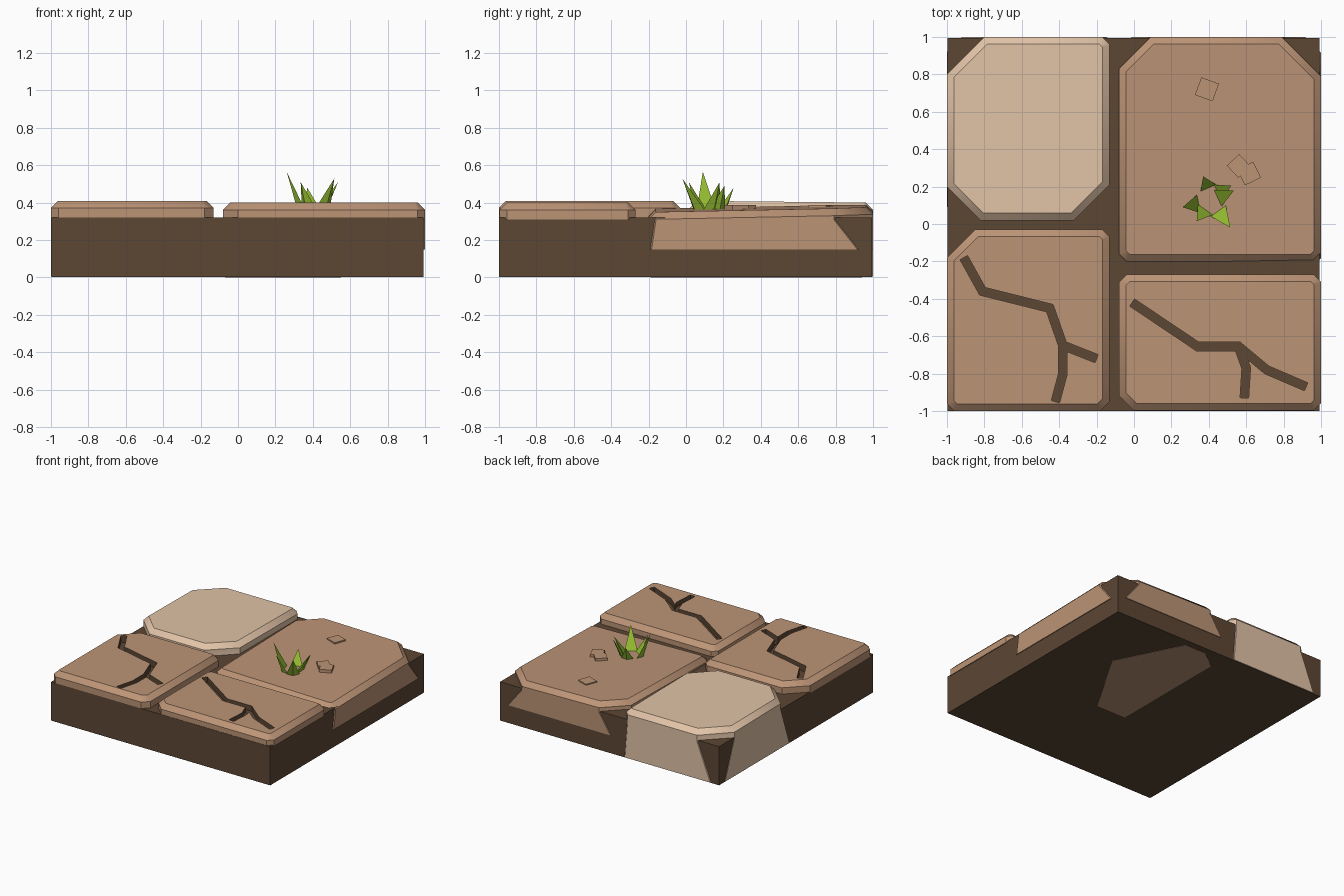
import bpy, bmesh, math
from mathutils import Vector, Matrix

if "Cube" in bpy.data.objects:
    bpy.data.objects.remove(bpy.data.objects["Cube"], do_unlink=True)


def material(name, rgb):
    m = bpy.data.materials.new(name)
    m.use_nodes = True
    col = [((c / 255 + 0.055) / 1.055) ** 2.4 for c in rgb] + [1]
    m.diffuse_color = col
    m.node_tree.nodes["Principled BSDF"].inputs["Base Color"].default_value = col
    return m


dirt = material("dark dirt", (92, 71, 52))
stone = material("brown stone", (188, 148, 118))
pale = material("pale stone", (225, 195, 167))
leaf = material("leaf green", (150, 190, 50))


def finish(bm, name, *mats):
    bmesh.ops.recalc_face_normals(bm, faces=bm.faces)
    me = bpy.data.meshes.new(name)
    bm.to_mesh(me)
    bm.free()
    for m in mats:
        me.materials.append(m)
    ob = bpy.data.objects.new(name, me)
    bpy.context.collection.objects.link(ob)
    return ob


def select(ob):
    bpy.ops.object.select_all(action='DESELECT')
    ob.select_set(True)
    bpy.context.view_layer.objects.active = ob


def box(name, lo, hi, mat, spin=0):
    # box between two corners, spun about its own centre
    lo, hi = Vector(lo), Vector(hi)
    bm = bmesh.new()
    bmesh.ops.create_cube(bm, size=1)
    size, mid = hi - lo, (lo + hi) / 2
    bmesh.ops.transform(bm, verts=bm.verts, matrix=Matrix.Translation(mid)
                        @ Matrix.Rotation(spin, 4, 'Z') @ Matrix.Diagonal((*size, 1)))
    return finish(bm, name, mat)


def loft(bm, rings):
    # closed solid through matching rings of points, first to last
    loops = [[bm.verts.new(p) for p in ring] for ring in rings]
    for a, b in zip(loops, loops[1:]):
        for k in range(len(a)):
            m = (k + 1) % len(a)
            bm.faces.new((a[k], a[m], b[m], b[k]))
    bm.faces.new(loops[0][::-1])
    return bm.faces.new(loops[-1])


def slab(name, x0, x1, y0, y1, cuts, low, high, mat, slope=(0, 0), foot=0):
    # cuts: corner chamfers, counter-clockwise from the front left
    # foot: how far the chamfers close up towards the bottom
    corners = [Vector(c) for c in ((x0, y0), (x1, y0), (x1, y1), (x0, y1))]
    bottom, middle, upper = [], [], []
    for i, c in enumerate(corners):
        for j in (i - 1, (i + 1) % 4):
            step = (corners[j] - c).normalized() * cuts[i]
            bottom.append((*(c + step * (1 - foot)), low))
            middle.append((*(c + step), 0.31))
            upper.append((*(c + step), high))
    bm = bmesh.new()
    top = loft(bm, [bottom, middle, upper] if foot else [bottom, upper])
    bmesh.ops.bevel(bm, geom=list(top.edges), offset=0.038, segments=1, affect='EDGES')
    for v in bm.verts:
        if v.co.z > 0.32:
            v.co.z += slope[0] * (v.co.x - x0) + slope[1] * (v.co.y - y0)
    ob = finish(bm, name, mat)
    select(ob)
    bpy.ops.object.shade_smooth_by_angle(angle=math.radians(34))
    return ob


def carve(ob, path, floor, width=0.046):
    # cut a dirt-coloured groove along a path into a slab
    pts = [Vector(p) for p in path]
    rings = []
    for i, p in enumerate(pts):
        dirs = [(b - a).normalized() for a, b in zip(pts, pts[1:])][max(i - 1, 0):i + 1]
        d = sum(dirs, Vector((0, 0))).normalized()
        n = Vector((-d.y, d.x)) * width / 2 / max(d.dot(dirs[0]), 0.5)
        rings.append([(*(p + n), floor), (*(p - n), floor), (*(p - n), 0.5), (*(p + n), 0.5)])
    bm = bmesh.new()
    loft(bm, rings)
    cutter = finish(bm, "crack_cutter", dirt)
    cutter.hide_render = True
    mod = ob.modifiers.new("crack", 'BOOLEAN')
    mod.operation, mod.object, mod.material_mode = 'DIFFERENCE', cutter, 'TRANSFER'
    # keep the first solver that leaves the slab whole
    select(ob)
    for solver in ('EXACT', 'MANIFOLD', 'FLOAT'):
        mod.solver = solver
        cut = ob.evaluated_get(bpy.context.evaluated_depsgraph_get())
        wide = max((v.co.x for v in cut.data.vertices), default=-9)
        if abs(wide - max(v.co.x for v in ob.data.vertices)) < 0.01:
            bpy.ops.object.modifier_apply(modifier=mod.name)
            break
    else:
        ob.modifiers.remove(mod)
    bpy.data.objects.remove(cutter, do_unlink=True)


# Dirt block
box("dirt_base", (-0.998, -1, 0.002), (0.993, 0.995, 0.32), dirt)

# Paving slabs
slab("pale_slab", -1, -0.13, 0.02, 1, (0.18, 0.19, 0.04, 0.2), 0.005, 0.41, pale, (0, -0.01), 0.6)
slab("tilted_slab", -0.08, 1, -0.2, 1, (0.04, 0.04, 0.21, 0.17), 0.15, 0.368, stone, (-0.018, 0.02), 0.6)
corner_slab = slab("cracked_corner_slab", -1, -0.13, -1, -0.03, (0.04, 0.05, 0.04, 0.15), 0.31, 0.41, stone)
front_slab = slab("cracked_front_slab", -0.08, 1, -0.998, -0.27, (0.08, 0.04, 0.04, 0.04), 0.31, 0.4, stone)

# Broken piece of the tilted slab, sunk through to the underside
outline = [(-0.07, -0.19), (0.2, -0.19), (0.55, 0.4), (0.28, 0.94), (0.09, 0.94), (-0.07, 0.82)]
piece = bmesh.new()
loft(piece, [[(x, y, z) for x, y in outline] for z in (0, 0.3)])
finish(piece, "sunken_slab_piece", stone)

# Cracks: a long run and a branch on each
carve(corner_slab, [(-0.91, -0.18), (-0.81, -0.36), (-0.45, -0.45), (-0.38, -0.65), (-0.38, -0.8), (-0.42, -0.95)], 0.355)
carve(corner_slab, [(-0.39, -0.645), (-0.2, -0.72)], 0.36)
carve(front_slab, [(-0.01, -0.42), (0.34, -0.655), (0.56, -0.655), (0.71, -0.78), (0.92, -0.87)], 0.355)
carve(front_slab, [(0.56, -0.66), (0.6, -0.77), (0.59, -0.93)], 0.36)

# Pebbles
for i, (x, y, s, spin) in enumerate([(0.39, 0.72, 0.1, -0.35), (0.56, 0.31, 0.09, 0.75), (0.615, 0.27, 0.095, 0.45)]):
    box(f"pebble_{i + 1}", (x - s / 2, y - s / 2, 0.34), (x + s / 2, y + s / 2, 0.388), stone, spin)

# Grass tuft: blades with a broad inner face and a keel, leaning outwards
blades = [((0.36, 0.11), (0.26, 0.09, 0.565)), ((0.405, 0.175), (0.37, 0.255, 0.48)),
          ((0.43, 0.13), (0.535, 0.18, 0.51)), ((0.44, 0.085), (0.515, -0.02, 0.53)),
          ((0.39, 0.09), (0.335, 0.015, 0.51)), ((0.43, 0.16), (0.52, 0.205, 0.49))]
for i, (root, tip) in enumerate(blades):
    bm = bmesh.new()
    root, tip = Vector((*root, 0.335)), Vector(tip)
    out = Vector((tip.x - root.x, tip.y - root.y, 0)).normalized()
    side = Vector((-out.y, out.x, 0)) * 0.058
    ring = [bm.verts.new(p) for p in (root + side, root - side, root + out * 0.035)]
    point = bm.verts.new(tip)
    bm.faces.new(ring)
    for a, b in zip(ring, ring[1:] + ring[:1]):
        bm.faces.new((a, b, point))
    finish(bm, f"grass_blade_{i + 1}", leaf)
